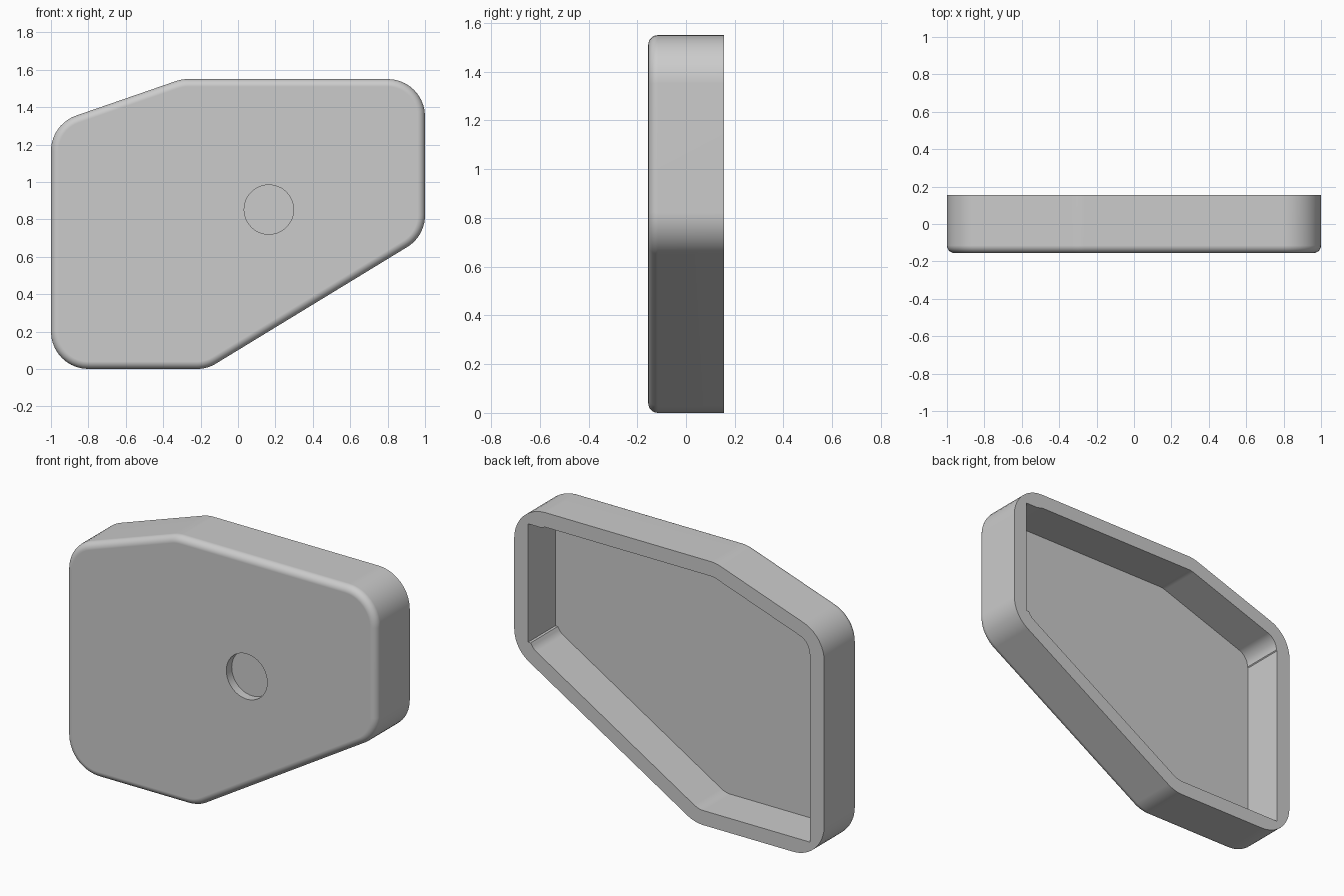
import bpy, bmesh, math
from mathutils import Vector

cube = bpy.data.objects.get("Cube")
if cube:
    bpy.data.objects.remove(cube, do_unlink=True)

FRONT, BACK = -0.155, 0.155
FLOOR = -0.095          # inner face of the front panel
HOLE_END = -0.105       # bottom of the round recess
EDGE = 0.04             # rounding of the front edge


def rounded(corners, steps=10):
    """Counter-clockwise (x, z, radius) corners -> list of (point, outward normal)."""
    out = []
    for i, (x, z, r) in enumerate(corners):
        p = Vector((x, z))
        a = (p - Vector(corners[i - 1][:2])).normalized()
        b = (Vector(corners[(i + 1) % len(corners)][:2]) - p).normalized()
        na, nb = Vector((a.y, -a.x)), Vector((b.y, -b.x))
        if r == 0:
            out.append((p, (na + nb).normalized()))
            continue
        turn = math.atan2(a.x * b.y - a.y * b.x, a.dot(b))
        centre = p - a * r * math.tan(turn / 2) - na * r
        start = math.atan2(na.y, na.x)
        for k in range(steps + 1):
            t = start + turn * k / steps
            n = Vector((math.cos(t), math.sin(t)))
            out.append((centre + n * r, n))
    return out


bm = bmesh.new()


def ring(profile, y, inset=0.0):
    pts = [p - n * inset for p, n in profile]
    return [bm.verts.new((p.x, y, p.y)) for p in pts]


def bridge(a, b):
    n = len(a)
    for i in range(n):
        j = (i + 1) % n
        bm.faces.new((a[i], a[j], b[j], b[i]))


def cap(*loops):
    edges = []
    for loop in loops:
        for i, v in enumerate(loop):
            w = loop[(i + 1) % len(loop)]
            edges.append(bm.edges.get((v, w)) or bm.edges.new((v, w)))
    bmesh.ops.triangle_fill(bm, use_beauty=True, edges=edges)


# Outline of the cover and of the pocket with its side wall reliefs
outer = rounded([(-1, 0, .2), (-.165, 0, .2), (1, .71, .2),
                 (1, 1.55, .2), (-.3, 1.55, .2), (-1, 1.308, .2)])
pocket = rounded([(-.91, .085, 0), (-.189, .085, .12), (.875, .734, .08),
                  (.894, .765, 0), (.91, .765, 0), (.91, 1.455, 0),
                  (.83, 1.455, 0), (.8, 1.465, 0), (-.286, 1.465, .12),
                  (-.905, 1.25, .09), (-.905, 1.185, 0), (-.91, 1.18, 0)])
hole = []
for k in range(48):
    n = Vector((math.cos(k * math.tau / 48), math.sin(k * math.tau / 48)))
    hole.append((Vector((.165, .852)) + n * .132, n))

# Outer wall with a rounded front edge
rim = ring(outer, BACK)
last = rim
for k in range(7):
    t = k / 6 * math.pi / 2
    loop = ring(outer, FRONT + EDGE * (1 - math.sin(t)), EDGE * (1 - math.cos(t)))
    bridge(last, loop)
    last = loop

# Front face with the round recess
mouth, bottom = ring(hole, FRONT), ring(hole, HOLE_END)
cap(last, mouth)
bridge(mouth, bottom)
cap(bottom)

# Back rim and hollow pocket
lip, base = ring(pocket, BACK), ring(pocket, FLOOR)
cap(rim, lip)
bridge(lip, base)
cap(base)

bmesh.ops.recalc_face_normals(bm, faces=bm.faces)
bmesh.ops.dissolve_limit(bm, angle_limit=0.001, verts=[], edges=bm.edges)
mesh = bpy.data.meshes.new("cover_shell")
bm.to_mesh(mesh)
bm.free()
cover = bpy.data.objects.new("cover_shell", mesh)
bpy.context.scene.collection.objects.link(cover)

# Single grey material
grey = bpy.data.materials.new("light_grey")
grey.use_nodes = True
colour = (0.6, 0.6, 0.6, 1)
grey.diffuse_color = colour
grey.node_tree.nodes["Principled BSDF"].inputs["Base Color"].default_value = colour
mesh.materials.append(grey)

# Smooth shading with sharp rims
bpy.ops.object.select_all(action='DESELECT')
cover.select_set(True)
bpy.context.view_layer.objects.active = cover
bpy.ops.object.shade_smooth_by_angle(angle=math.radians(30))
weighted = cover.modifiers.new("weighted_normals", 'WEIGHTED_NORMAL')
weighted.keep_sharp = True
